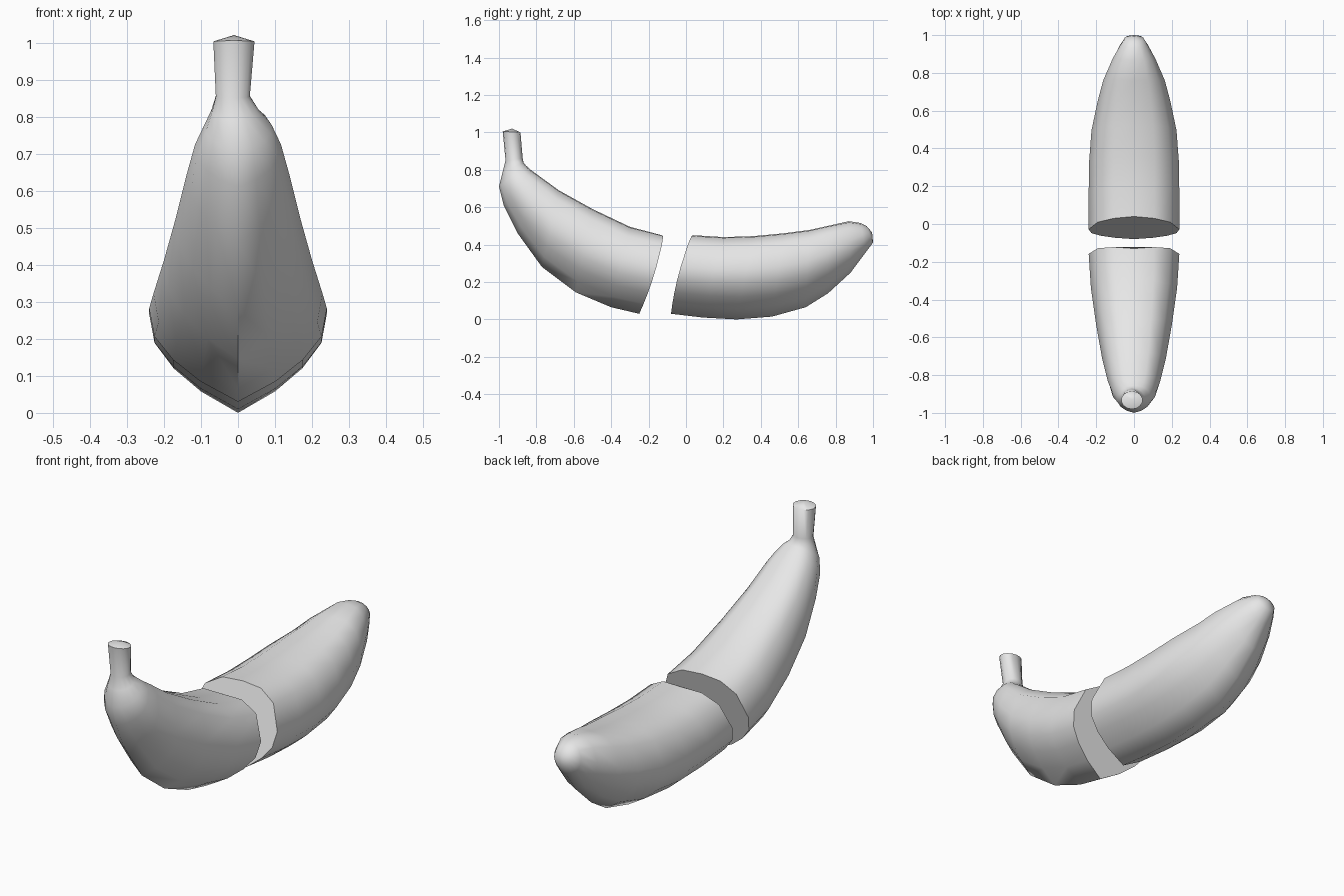
import bpy, bmesh, math
from mathutils import Vector

if "Cube" in bpy.data.objects:
    bpy.data.objects.remove(bpy.data.objects["Cube"])

grey = bpy.data.materials.new("plain_grey")
grey.use_nodes = True
grey.diffuse_color = (0.8, 0.8, 0.8, 1)
grey.node_tree.nodes["Principled BSDF"].inputs["Base Color"].default_value = (0.8, 0.8, 0.8, 1)

# Half of the keeled cross-section: (width share, depth share from inner to outer side)
half = [(0, 0), (.45, .01), (.8, .12), (1, .4), (.94, .58), (.73, .73), (.42, .87), (0, 1)]
section = half + [(-u, t) for u, t in half[-2:0:-1]]


def ring(inner_y, inner_z, outer_y, outer_z, width, roundness=0, shift=0, bow=0):
    """One cross-section, blended between the keeled shape and an ellipse."""
    a, b = Vector((shift, inner_y, inner_z)), Vector((shift, outer_y, outer_z))
    points = []
    for i, (u, t) in enumerate(section):
        ang = math.tau * i / len(section)
        u += (math.sin(ang) - u) * roundness
        t += ((1 - math.cos(ang)) / 2 - t) * roundness
        points.append(a.lerp(b, t) + Vector((u * width, bow * abs(u), 0)))
    return points


def loft(name, rings, tip):
    """Skin the rings, close the cut with a flat cap and the far end at a tip."""
    bm = bmesh.new()
    loops = [[bm.verts.new(p) for p in ring(*r)] for r in rings]
    n = len(section)
    for a, b in zip(loops, loops[1:]):
        for i in range(n):
            j = (i + 1) % n
            bm.faces.new((a[i], a[j], b[j], b[i]))
    bm.faces.new(loops[0])
    pole = bm.verts.new(tip)
    for i in range(n):
        bm.faces.new((loops[-1][i], loops[-1][(i + 1) % n], pole))
    bmesh.ops.recalc_face_normals(bm, faces=bm.faces)
    mesh = bpy.data.meshes.new(name)
    bm.to_mesh(mesh)
    bm.free()
    mesh.materials.append(grey)
    obj = bpy.data.objects.new(name, mesh)
    bpy.context.collection.objects.link(obj)
    bpy.ops.object.select_all(action='DESELECT')
    obj.select_set(True)
    bpy.context.view_layer.objects.active = obj
    bpy.ops.object.shade_smooth_by_angle(angle=math.radians(63))


# Front half, from the cut up to the stem
loft("banana_stem_half", [
    (-.13, .45, -.25, .03, .24, 0, 0, .02),
    (-.3, .495, -.4, .065, .228),
    (-.5, .59, -.59, .145, .2),
    (-.68, .69, -.77, .28, .168),
    (-.79, .77, -.9, .46, .138),
    (-.83, .8, -.975, .61, .117, .3),
    (-.855, .822, -1, .71, .092, .6),
    (-.868, .837, -.98, .79, .065, .9, -.008),
    (-.873, .86, -.965, .85, .047, 1, -.014),
    (-.885, 1, -.98, 1.005, .057, 1, -.011),
], (-.011, -.93, 1.02))

# Back half, from the cut to the blunt end
loft("banana_tip_half", [
    (.04, .45, -.08, .03, .24, 0, 0, -.02),
    (.2, .44, .09, .01, .24),
    (.36, .445, .27, 0, .238),
    (.52, .46, .46, .015, .225),
    (.66, .478, .64, .065, .192),
    (.76, .5, .76, .14, .163),
    (.87, .525, .88, .25, .115, .4),
    (.935, .515, .96, .357, .075, .8),
    (.965, .5, 1, .41, .05, 1),
], (0, .995, .465))
